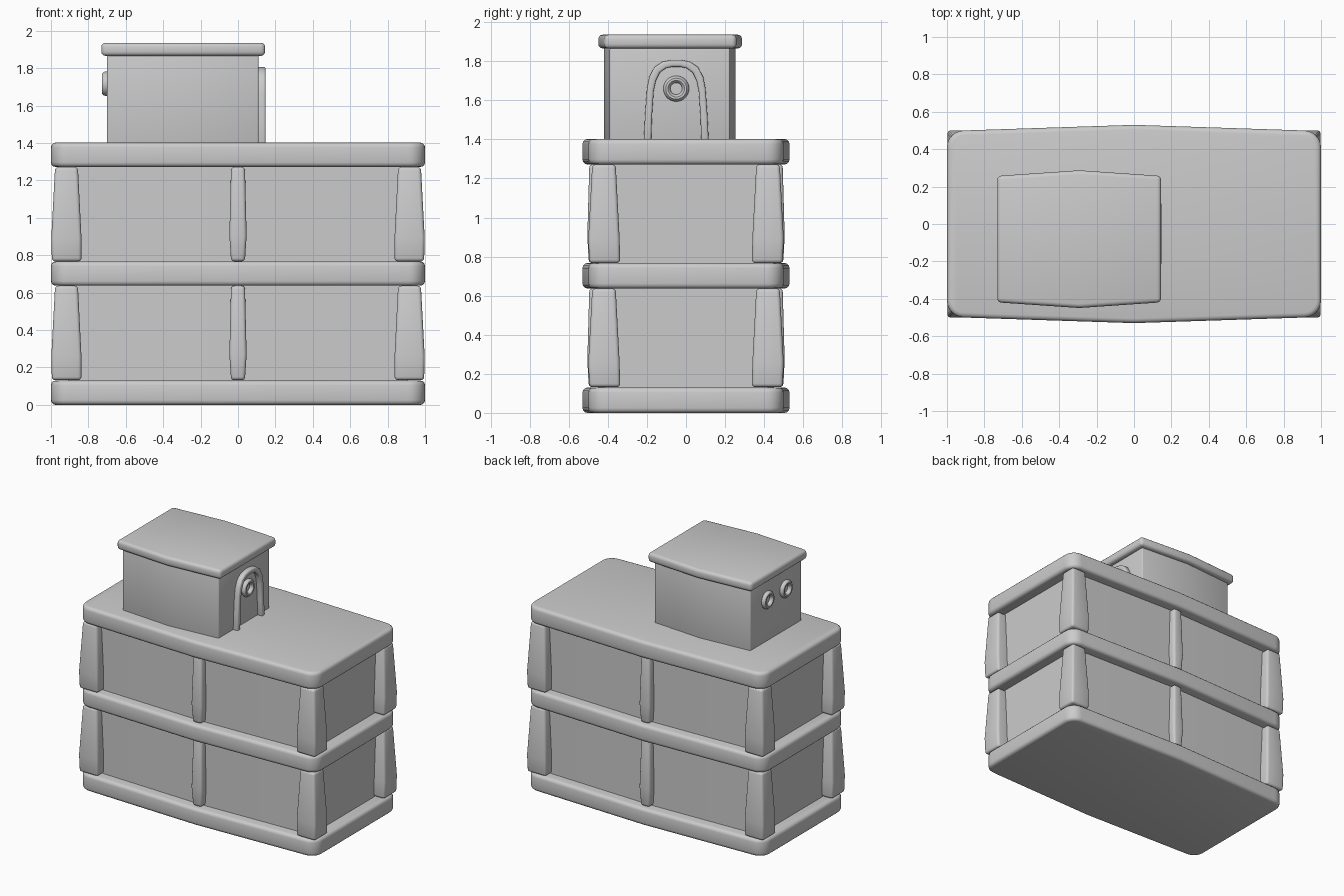
import bpy, bmesh
from math import radians, pi, sin, cos

if "Cube" in bpy.data.objects:
    bpy.data.objects.remove(bpy.data.objects["Cube"])


def finish(name, bm, bevel=0.0, segs=3):
    """Round the sharp edges, store the mesh and shade it smooth by angle."""
    bmesh.ops.recalc_face_normals(bm, faces=bm.faces)
    if bevel:
        sharp = [e for e in bm.edges if e.calc_face_angle(0) > radians(40)]
        bmesh.ops.bevel(bm, geom=sharp, offset=bevel, segments=segs,
                        profile=0.5, affect='EDGES', clamp_overlap=True)
    me = bpy.data.meshes.new(name)
    bm.to_mesh(me)
    bm.free()
    ob = bpy.data.objects.new(name, me)
    bpy.context.collection.objects.link(ob)
    bpy.ops.object.select_all(action='DESELECT')
    ob.select_set(True)
    bpy.context.view_layer.objects.active = ob
    bpy.ops.object.shade_smooth_by_angle(angle=radians(35))
    return ob


def loft(name, rings, bevel, segs=3):
    """Solid through a stack of equal-length point rings."""
    bm = bmesh.new()
    vs = [[bm.verts.new(p) for p in r] for r in rings]
    n = len(vs[0])
    for a, b in zip(vs, vs[1:]):
        for i in range(n):
            j = (i + 1) % n
            bm.faces.new((a[i], a[j], b[j], b[i]))
    bm.faces.new(vs[0][::-1])
    bm.faces.new(vs[-1])
    return finish(name, bm, bevel, segs)


def bowed_box(name, cx, cy, hx, hy, bulge, z0, z1, bevel, r=0.0):
    """Box whose front and back bow outwards, with optional round corners."""
    def corner(sx, sy, start):
        if not r:
            return [(sx * hx, sy * hy)]
        return [(sx * (hx - r) + r * cos(start + k * pi / 12),
                 sy * (hy - r) + r * sin(start + k * pi / 12)) for k in range(7)]
    pts = (corner(1, 1, 0) + [(0, hy + bulge)] + corner(-1, 1, pi / 2)
           + corner(-1, -1, pi) + [(0, -hy - bulge)] + corner(1, -1, 1.5 * pi))
    return loft(name, [[(cx + x, cy + y, z) for x, y in pts] for z in (z0, z1)], bevel)


def pillar(name, levels, sx, sy, dz):
    """Tapered post; each level is z, x range, y range in the + + quadrant."""
    rings = [[(sx * x, sy * y, z + dz) for x, y in
              ((xa, ya), (xb, ya), (xb, yb), (xa, yb))]
             for z, xa, xb, ya, yb in levels]
    return loft(name, rings, 0.018)


def porthole(name, x, y, z):
    """Round window rim facing along x."""
    bm = bmesh.new()
    n, m = 28, 10
    vs = []
    for i in range(n):
        a = 2 * pi * i / n
        ring = []
        for k in range(m):
            b = 2 * pi * k / m
            rad = 0.048 + 0.018 * cos(b)
            ring.append(bm.verts.new((x + 0.022 * sin(b), y + rad * cos(a), z + rad * sin(a))))
        vs.append(ring)
    for i in range(n):
        for k in range(m):
            a, b = vs[i], vs[(i + 1) % n]
            bm.faces.new((a[k], b[k], b[(k + 1) % m], a[(k + 1) % m]))
    return finish(name, bm)


# Three floor slabs
for i, z in enumerate((0.0, 0.637, 1.272)):
    bowed_box(f"floor_slab_{i}", 0, 0, 1.0, 0.5, 0.03, z, z + 0.13, 0.025, r=0.09)

# Two storeys: recessed walls, flared corner pillars and middle pillars
corner_levels = [(0.132, 0.837, 0.995, 0.337, 0.495),
                 (0.26, 0.837, 0.998, 0.34, 0.5),
                 (0.637, 0.856, 0.978, 0.36, 0.48)]
middle_levels = [(0.132, -0.037, 0.037, 0.40, 0.498),
                 (0.27, -0.046, 0.046, 0.40, 0.505),
                 (0.637, -0.037, 0.037, 0.40, 0.495)]
for i, dz in enumerate((0.0, 0.635)):
    bowed_box(f"storey_wall_{i}", 0, 0, 0.91, 0.42, 0.03, 0.11 + dz, 0.66 + dz, 0)
    for sy in (-1, 1):
        pillar(f"middle_pillar_{i}_{sy}", middle_levels, 1, sy, dz)
        for sx in (-1, 1):
            pillar(f"corner_pillar_{i}_{sx}_{sy}", corner_levels, sx, sy, dz)

# Rooftop cabin and its overhanging roof
bowed_box("cabin_wall", -0.295, -0.083, 0.405, 0.307, 0.03, 1.39, 1.868, 0.008)
bowed_box("cabin_roof", -0.293, -0.081, 0.438, 0.338, 0.03, 1.866, 1.936, 0.022)

# Arched door frame on the right wall
outer = [(0.166, 1.395), (0.160, 1.52), (0.150, 1.66), (0.138, 1.72), (0.112, 1.77),
         (0.072, 1.797), (0.025, 1.807)]
inner = [(0.128, 1.395), (0.124, 1.52), (0.115, 1.65), (0.104, 1.70), (0.084, 1.742),
         (0.053, 1.764), (0.020, 1.772)]
mirror = lambda half: half + [(-y, z) for y, z in reversed(half)]
bm = bmesh.new()
rows = []
for x, side in ((0.10, outer), (0.148, outer), (0.148, inner), (0.10, inner)):
    rows.append([bm.verts.new((x, y - 0.05, z)) for y, z in mirror(side)])
for k in range(4):
    a, b = rows[k], rows[(k + 1) % 4]
    for i in range(len(a) - 1):
        bm.faces.new((a[i], a[i + 1], b[i + 1], b[i]))
for i in (0, -1):
    bm.faces.new([r[i] for r in rows])
finish("door_frame", bm, 0.011)

# Portholes: one in the door, two on the left wall
porthole("door_porthole", 0.117, -0.05, 1.66)
for i, y in enumerate((-0.193, 0.027)):
    porthole(f"left_porthole_{i}", -0.706, y, 1.717)
